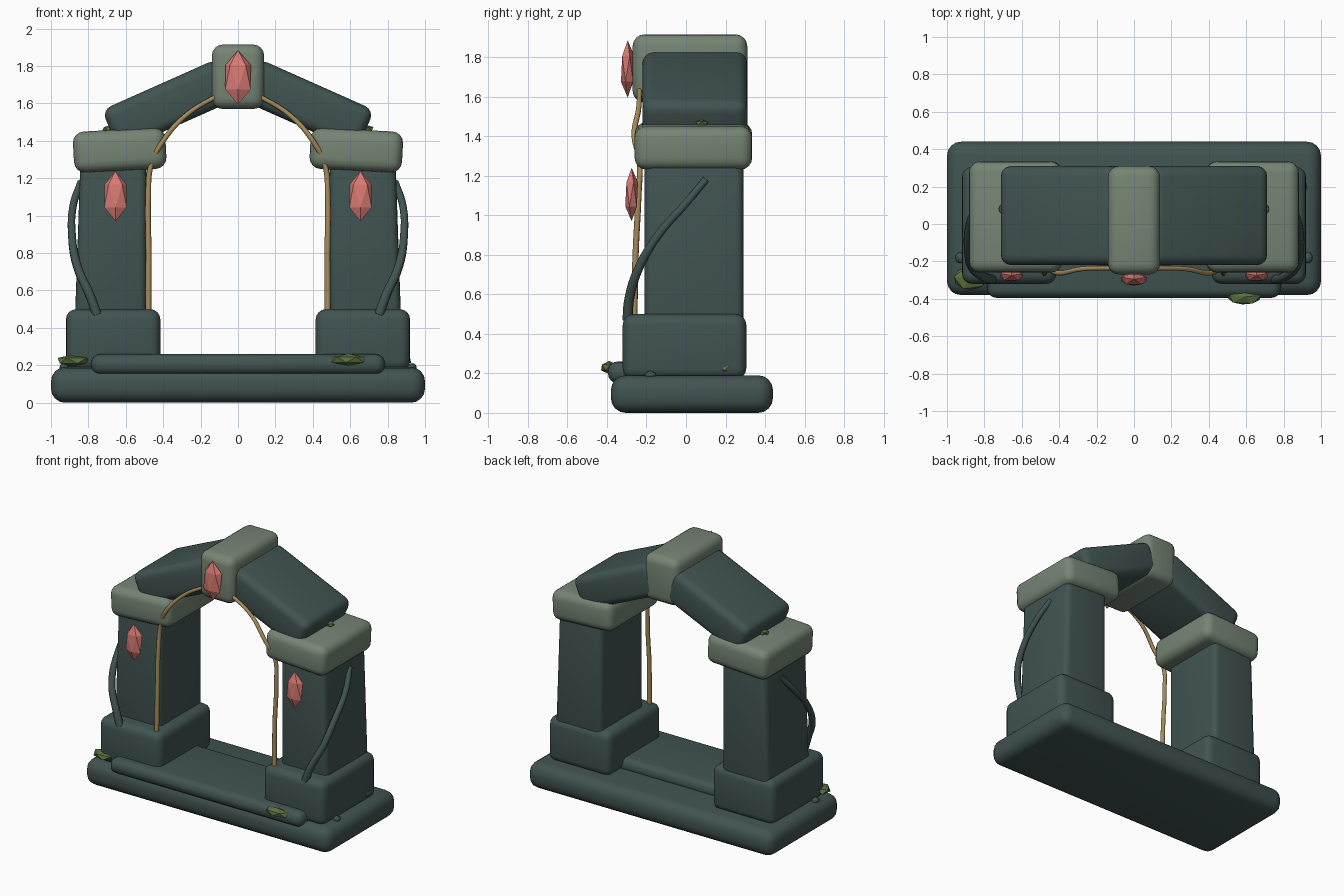
import bpy, bmesh, math
from mathutils import Vector, Matrix

if "Cube" in bpy.data.objects:
    bpy.data.objects.remove(bpy.data.objects["Cube"])


def material(name, rgb):
    m = bpy.data.materials.new(name)
    m.diffuse_color = (*rgb, 1)
    m.use_nodes = True
    m.node_tree.nodes["Principled BSDF"].inputs["Base Color"].default_value = m.diffuse_color
    return m


DARK = material("dark_stone", (0.052, 0.088, 0.082))
LIGHT = material("pale_stone", (0.18, 0.235, 0.175))
CRYSTAL = material("pink_crystal", (0.70, 0.20, 0.175))
GOLD = material("gold_vine", (0.38, 0.26, 0.105))
MOSS = material("moss_green", (0.105, 0.16, 0.05))


def finish(bm, name, mat, smooth):
    me = bpy.data.meshes.new(name)
    bmesh.ops.recalc_face_normals(bm, faces=bm.faces)
    bm.to_mesh(me)
    bm.free()
    me.materials.append(mat)
    for p in me.polygons:
        p.use_smooth = smooth
    ob = bpy.data.objects.new(name, me)
    bpy.context.collection.objects.link(ob)
    return ob


def stone(name, lo, hi, mat, bevel=0.06, tilt=0, taper=0):
    """Rounded block between two corners; tilt about y, outer side (+x or -x) narrowed by taper."""
    lo, hi = Vector(lo), Vector(hi)
    size, mid = hi - lo, (hi + lo) / 2
    bm = bmesh.new()
    bmesh.ops.create_cube(bm, size=1)
    for v in bm.verts:
        v.co = Vector(a * b for a, b in zip(v.co, size))
        if v.co.z > 0 and v.co.x * mid.x > 0:
            v.co.x -= math.copysign(taper, mid.x)
    bmesh.ops.bevel(bm, geom=bm.edges[:], offset=bevel, segments=4,
                    profile=0.5, affect='EDGES')
    bm.transform(Matrix.Translation(mid) @ Matrix.Rotation(math.radians(tilt), 4, 'Y'))
    return finish(bm, name, mat, True)


def gem(name, loc, scale, mat, turn=0.0, subdivisions=1):
    """Flat-faced faceted lump."""
    bm = bmesh.new()
    bmesh.ops.create_icosphere(bm, subdivisions=subdivisions, radius=1)
    bm.transform(Matrix.Translation(loc) @ Matrix.Diagonal((*scale, 1))
                 @ Matrix.Rotation(turn, 4, 'Z'))
    return finish(bm, name, mat, False)


def vine(name, points, radius, mat, side):
    """Tapered tube along a smooth path; each point is x, y, z."""
    cu = bpy.data.curves.new(name, 'CURVE')
    cu.dimensions = '3D'
    cu.bevel_depth = radius
    cu.bevel_resolution = 2
    cu.use_fill_caps = True
    sp = cu.splines.new('BEZIER')
    sp.bezier_points.add(len(points) - 1)
    for i, (bp, (x, y, z)) in enumerate(zip(sp.bezier_points, points)):
        bp.co = (x * side, y, z)
        bp.handle_left_type = bp.handle_right_type = 'AUTO'
        bp.radius = 1 - 0.3 * i / (len(points) - 1)
    sp.resolution_u = 6
    cu.materials.append(mat)
    ob = bpy.data.objects.new(name, cu)
    bpy.context.collection.objects.link(ob)
    return ob


# Base slab, front step and keystone
stone("base", (-1, -0.38, 0), (1, 0.44, 0.19), DARK, 0.075)
stone("step", (-0.785, -0.395, 0.15), (0.785, 0.15, 0.26), DARK, 0.05)
stone("keystone", (-0.14, -0.27, 1.57), (0.14, 0.31, 1.915), LIGHT, 0.06)
gem("keystone_crystal", (0, -0.295, 1.74), (0.08, 0.038, 0.145), CRYSTAL, 0.3)

GOLD_PATH = [(0.48, -0.262, 0.48), (0.478, -0.255, 0.8), (0.48, -0.24, 1.1),
             (0.465, -0.235, 1.27), (0.40, -0.262, 1.40), (0.28, -0.24, 1.535),
             (0.12, -0.235, 1.635), (0.02, -0.235, 1.68)]
DARK_PATH = [(0.755, -0.295, 0.47), (0.79, -0.288, 0.57), (0.86, -0.24, 0.73),
             (0.888, -0.14, 0.90), (0.88, 0.0, 1.06), (0.84, 0.10, 1.18)]


def span(s, a, b):
    """x range mirrored to the given side"""
    return sorted((s * a, s * b))


for s, label in ((-1, "left"), (1, "right")):
    # Pillar: plinth, shaft and tilted capital
    a, b = span(s, 0.415, 0.92)
    stone(f"{label}_plinth", (a, -0.32, 0.17), (b, 0.305, 0.50), DARK, 0.055)
    a, b = span(s, 0.49, 0.872)
    stone(f"{label}_shaft", (a, -0.21, 0.44), (b, 0.29, 1.30), DARK, 0.04, taper=0.03)
    a, b = span(s, 0.385, 0.88)
    stone(f"{label}_capital", (a, -0.26, 1.24), (b, 0.335, 1.46), LIGHT, 0.06, tilt=3 * s)
    # Sloping lintel running up to the keystone
    mx, mz, half = 0.37, 1.593, 0.34
    stone(f"{label}_lintel", (s * mx - half, -0.22, mz - 0.12),
          (s * mx + half, 0.31, mz + 0.12), DARK, 0.055, tilt=24 * s)
    # Crystal and vines
    gem(f"{label}_crystal", (s * 0.655, -0.275, 1.105), (0.07, 0.036, 0.135), CRYSTAL, 0.3)
    vine(f"{label}_gold_vine", GOLD_PATH, 0.017, GOLD, s)
    vine(f"{label}_dark_vine", DARK_PATH, 0.027, DARK, s)
    # Pebble beside the plinth, moss tuft on the capital
    gem(f"{label}_pebble", (s * 0.93, -0.18, 0.19), (0.025, 0.03, 0.022), DARK, 0, 2)
    gem(f"{label}_capital_moss", (s * 0.68, 0.08, 1.465), (0.05, 0.035, 0.02), MOSS)

# Moss clumps on the base and step
gem("left_moss", (-0.875, -0.29, 0.225), (0.10, 0.07, 0.033), MOSS, 0.5)
gem("front_moss", (0.59, -0.39, 0.23), (0.10, 0.045, 0.033), MOSS, 0.2)
gem("side_moss", (0.89, 0.20, 0.225), (0.04, 0.045, 0.025), MOSS, 0.5)
